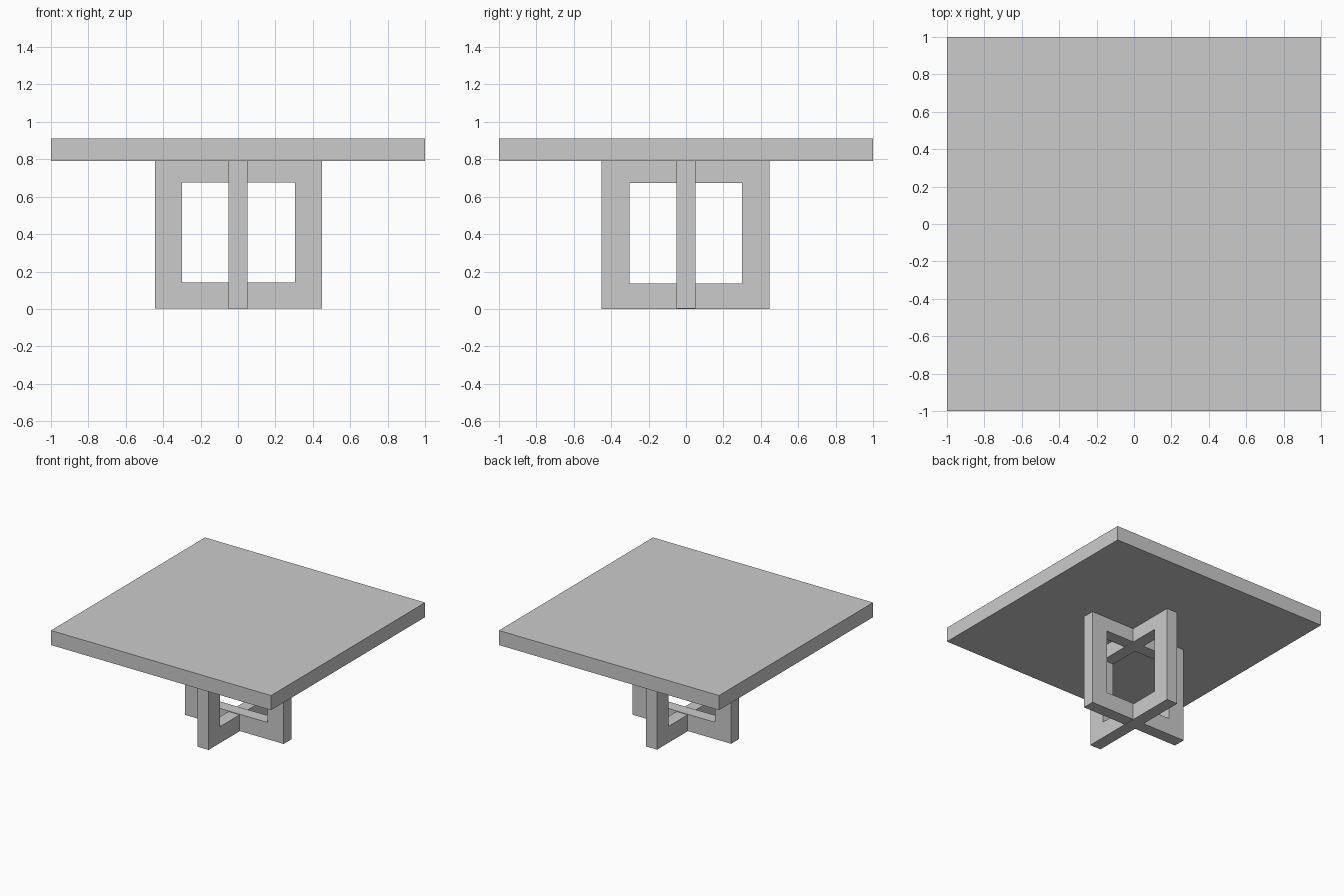
import bpy, bmesh
from math import pi
from mathutils import Matrix

if "Cube" in bpy.data.objects:
    bpy.data.objects.remove(bpy.data.objects["Cube"])


def new_object(name, bm):
    bmesh.ops.recalc_face_normals(bm, faces=bm.faces)
    mesh = bpy.data.meshes.new(name)
    bm.to_mesh(mesh)
    bm.free()
    obj = bpy.data.objects.new(name, mesh)
    bpy.context.collection.objects.link(obj)
    return obj


def rect(x0, x1, z0, z1, y):
    return [(x0, y, z0), (x1, y, z0), (x1, y, z1), (x0, y, z1)]


def window_frame(name, outer, inner, half_thick, angle=0):
    """Flat rectangular ring in the XZ plane, extruded along y, then turned about z."""
    bm = bmesh.new()
    o = [bm.verts.new(p) for p in rect(*outer, -half_thick)]
    i = [bm.verts.new(p) for p in rect(*inner, -half_thick)]
    ring = [bm.faces.new((o[k], o[(k + 1) % 4], i[(k + 1) % 4], i[k])) for k in range(4)]
    ext = bmesh.ops.extrude_face_region(bm, geom=ring, use_keep_orig=True)["geom"]
    bmesh.ops.translate(bm, vec=(0, 2 * half_thick, 0),
                        verts=[g for g in ext if isinstance(g, bmesh.types.BMVert)])
    bm.transform(Matrix.Rotation(angle, 4, 'Z'))
    return new_object(name, bm)


# Square top slab
bm = bmesh.new()
bmesh.ops.create_cube(bm, size=1, matrix=Matrix.Translation((0, 0, 0.85)) @ Matrix.Diagonal((2, 2, 0.12, 1)))
new_object("table_top", bm)

# Two open frames crossing at the centre form the pedestal
window_frame("base_frame_wide", (-0.445, 0.45, 0.002, 0.79), (-0.30, 0.305, 0.14, 0.675), 0.05)
window_frame("base_frame_deep", (-0.453, 0.447, 0, 0.79), (-0.303, 0.30, 0.135, 0.674), 0.05, pi / 2)
